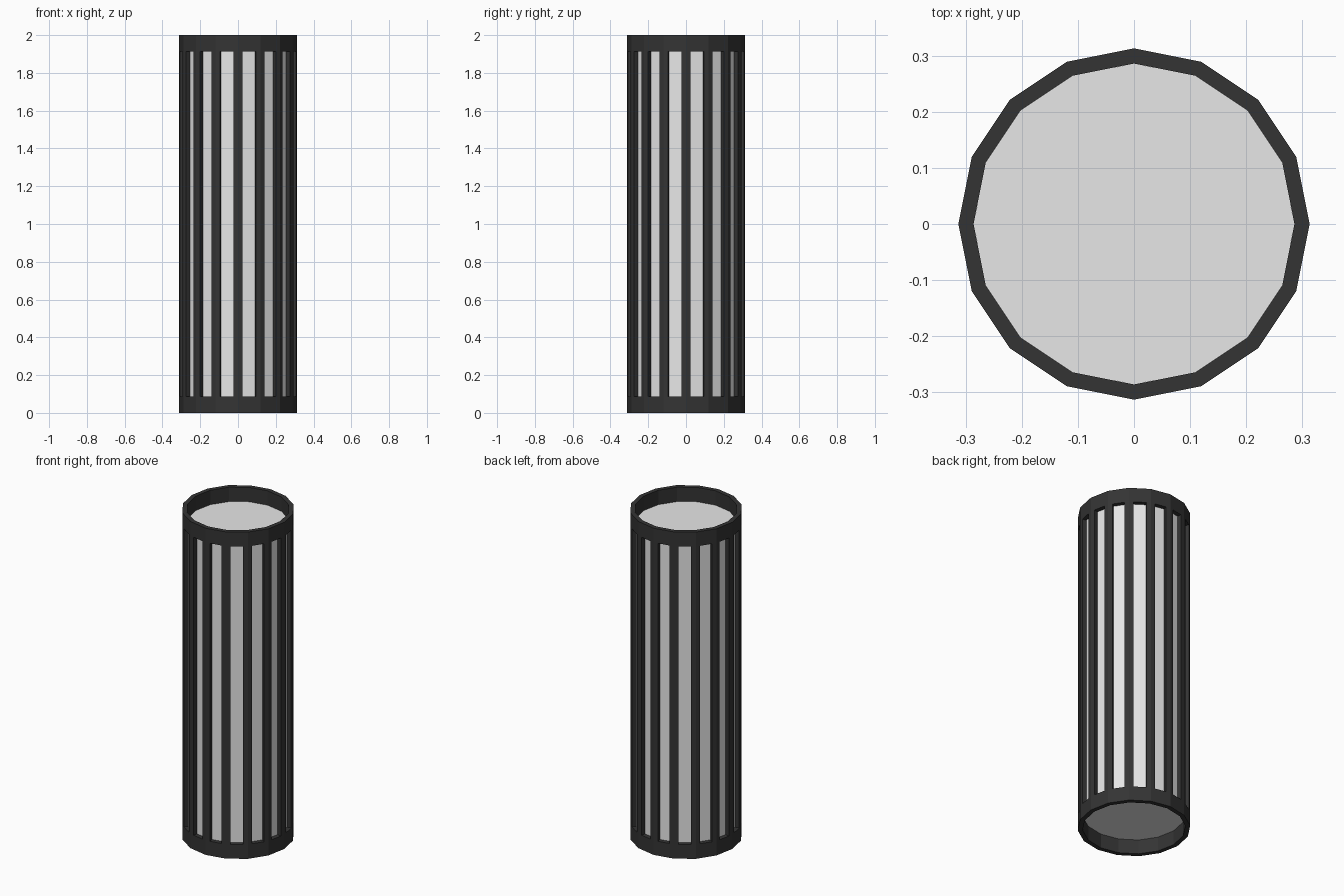
import bpy, bmesh
from mathutils import Matrix

SIDES = 16
HEIGHT = 2.0
RADIUS = 0.313      # outer corner radius of the cage
INNER = 0.286       # corner radius of the drum inside it
RIM = 0.088         # height of the solid bands at both ends
BAR = 0.0255        # half width of each upright bar

if "Cube" in bpy.data.objects:
    bpy.data.objects.remove(bpy.data.objects["Cube"], do_unlink=True)


def material(name, value):
    mat = bpy.data.materials.new(name)
    colour = (value, value, value, 1)
    mat.use_nodes = True
    mat.diffuse_color = colour
    mat.node_tree.nodes["Principled BSDF"].inputs["Base Color"].default_value = colour
    return mat


def prism(bm, radius, bottom, top, caps):
    bmesh.ops.create_cone(bm, segments=SIDES, radius1=radius, radius2=radius,
                          depth=top - bottom, cap_ends=caps,
                          matrix=Matrix.Translation((0, 0, (bottom + top) / 2)))


def finish(bm, name, mat):
    bmesh.ops.recalc_face_normals(bm, faces=bm.faces)
    mesh = bpy.data.meshes.new(name)
    bm.to_mesh(mesh)
    bm.free()
    mesh.materials.append(mat)
    obj = bpy.data.objects.new(name, mesh)
    bpy.context.collection.objects.link(obj)
    return obj


# Light drum filling the cage between the end bands
bm = bmesh.new()
prism(bm, INNER, RIM, HEIGHT - RIM, True)
finish(bm, "inner_drum", material("light_grey", 0.8))

# Dark cage: open tube with one upright slot cut in every side
bm = bmesh.new()
prism(bm, RADIUS, 0, HEIGHT, False)
sides = list(bm.faces)
bmesh.ops.recalc_face_normals(bm, faces=sides)
bmesh.ops.inset_individual(bm, faces=sides, thickness=BAR, use_even_offset=True)
for face in sides:
    for vert in face.verts:
        vert.co.z = RIM if vert.co.z < HEIGHT / 2 else HEIGHT - RIM
bmesh.ops.delete(bm, geom=sides, context='FACES_ONLY')
cage = finish(bm, "slotted_cage", material("charcoal", 0.034))

# Wall thickness, growing inward to meet the drum
wall = cage.modifiers.new("wall", 'SOLIDIFY')
wall.thickness = (RADIUS - INNER) * 0.98
wall.offset = -1
wall.use_even_offset = True
